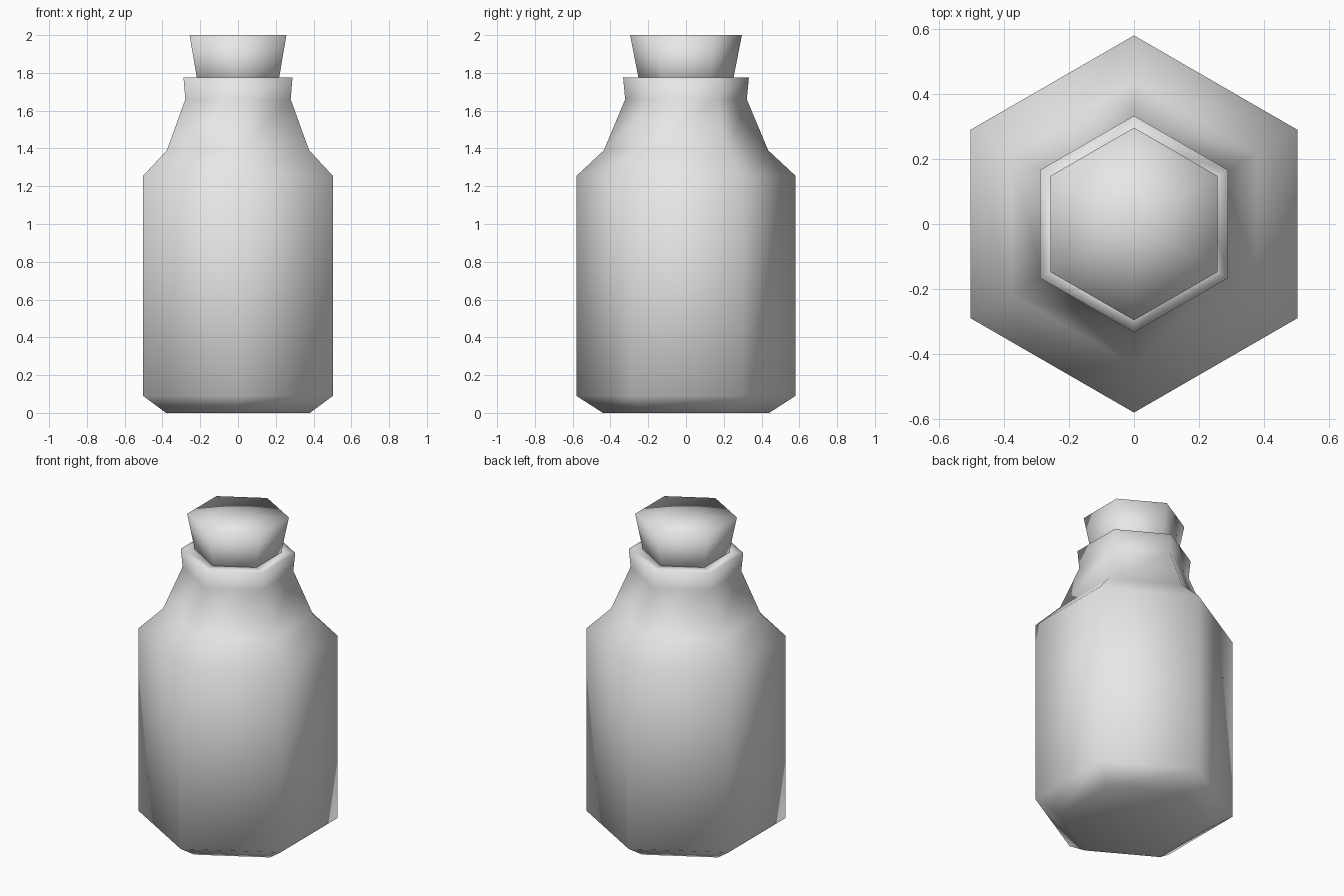
import bpy, bmesh, math

if "Cube" in bpy.data.objects:
    bpy.data.objects.remove(bpy.data.objects["Cube"])

glass = bpy.data.materials.new("plain grey")
glass.diffuse_color = (0.8, 0.8, 0.8, 1)
glass.use_nodes = True
glass.node_tree.nodes["Principled BSDF"].inputs["Base Color"].default_value = glass.diffuse_color


def hex_lathe(name, profile, mat):
    """Six-sided solid from (radius, height) rings, corners on the y axis."""
    bm = bmesh.new()
    rings = []
    for r, z in profile:
        rings.append([bm.verts.new((r * math.sin(i * math.pi / 3),
                                    -r * math.cos(i * math.pi / 3), z))
                      for i in range(6)])
    for low, high in zip(rings, rings[1:]):
        for i in range(6):
            j = (i + 1) % 6
            bm.faces.new((low[i], low[j], high[j], high[i]))
    # end caps as fans
    for ring, z in ((rings[0], profile[0][1]), (rings[-1], profile[-1][1])):
        mid = bm.verts.new((0, 0, z))
        for i in range(6):
            bm.faces.new((ring[i], ring[(i + 1) % 6], mid))
    bmesh.ops.recalc_face_normals(bm, faces=bm.faces)
    for f in bm.faces:
        f.smooth = True
    mesh = bpy.data.meshes.new(name)
    bm.to_mesh(mesh)
    bm.free()
    mesh.materials.append(mat)
    obj = bpy.data.objects.new(name, mesh)
    bpy.context.collection.objects.link(obj)
    return obj


# bottle body: bevelled base, straight wall, shoulder, neck, lip and mouth
hex_lathe("bottle", [(0.44, 0), (0.58, 0.09), (0.58, 1.255), (0.435, 1.39),
                     (0.322, 1.66), (0.333, 1.775), (0.25, 1.775), (0.235, 1.68)], glass)

# tapered stopper pushed into the mouth
hex_lathe("stopper", [(0.235, 1.69), (0.296, 2.0)], glass)
